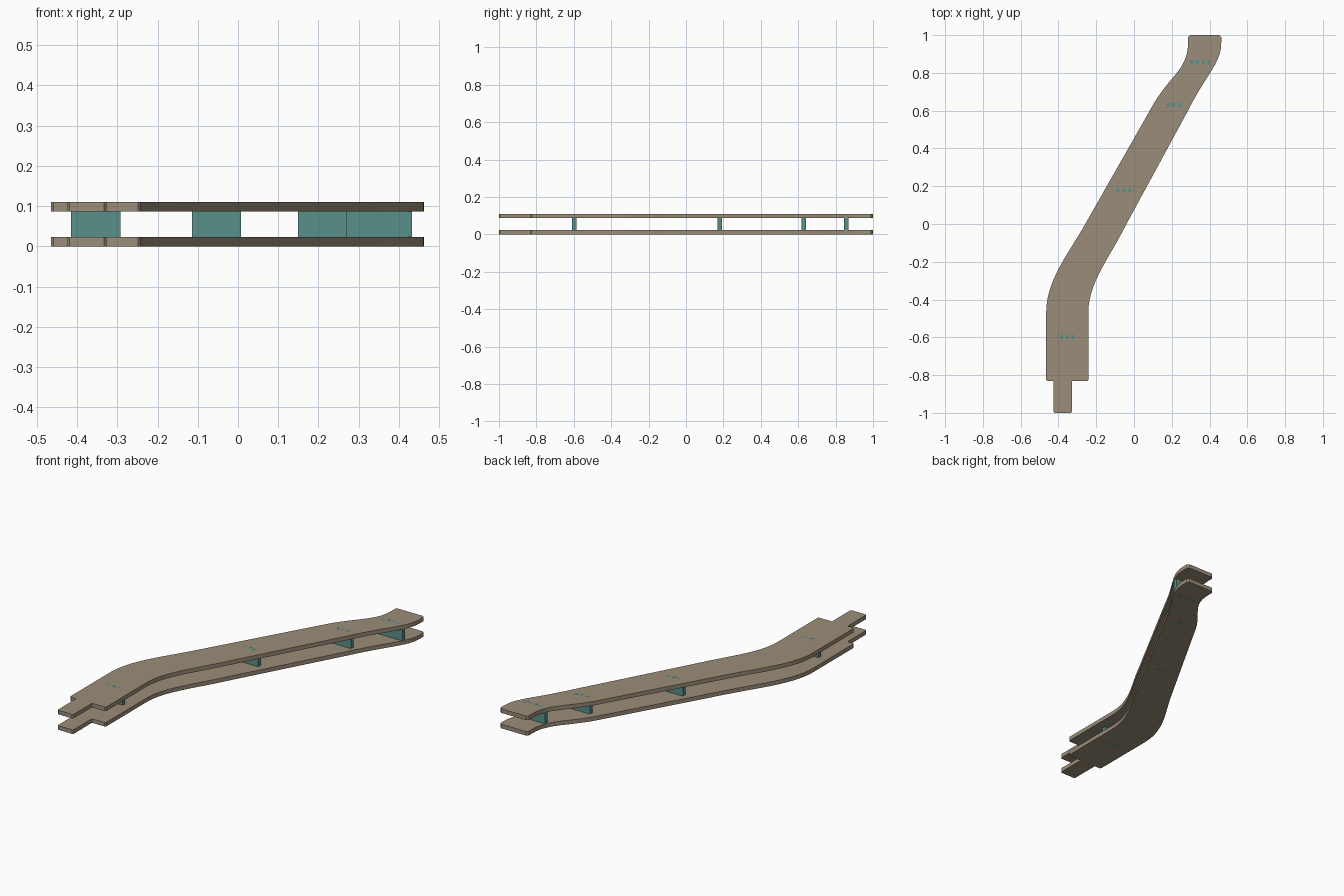
import bpy, bmesh
from mathutils import Vector
from mathutils.geometry import interpolate_bezier

if "Cube" in bpy.data.objects:
    bpy.data.objects.remove(bpy.data.objects["Cube"])

PLATE_T, TOTAL_H = 0.023, 0.110
PITCH, THICK = 0.0155, 0.023


def material(name, rgb):
    m = bpy.data.materials.new(name)
    m.diffuse_color = (*rgb, 1)
    m.use_nodes = True
    m.node_tree.nodes["Principled BSDF"].inputs["Base Color"].default_value = m.diffuse_color
    return m


tan = material("tan_board", (0.33, 0.27, 0.19))
teal = material("teal_board", (0.10, 0.28, 0.26))


def extrude_profile(name, pts, vec, mat):
    bm = bmesh.new()
    face = bm.faces.new([bm.verts.new(p) for p in pts])
    res = bmesh.ops.extrude_face_region(bm, geom=[face], use_keep_orig=True)
    bmesh.ops.translate(bm, vec=vec, verts=[g for g in res["geom"] if isinstance(g, bmesh.types.BMVert)])
    bmesh.ops.recalc_face_normals(bm, faces=bm.faces)
    me = bpy.data.meshes.new(name)
    bm.to_mesh(me)
    bm.free()
    me.materials.append(mat)
    ob = bpy.data.objects.new(name, me)
    bpy.context.collection.objects.link(ob)
    return ob


def bend(a, b, c, d, n=14):
    return [tuple(p) for p in interpolate_bezier(*[Vector((*q, 0)) for q in (a, b, c, d)], n)]


def line(*pts):
    return [(x, y, 0) for x, y in pts]


# Plate outline, counter-clockwise from the tenon end
outline = (
    line((-0.425, -0.994), (-0.419, -1.0), (-0.333, -1.0), (-0.327, -0.994),
         (-0.327, -0.832), (-0.248, -0.832), (-0.242, -0.826))
    + bend((-0.242, -0.47), (-0.242, -0.31), (-0.135, -0.19), (-0.040, 0.0))
    + bend((0.275, 0.58), (0.385, 0.80), (0.462, 0.85), (0.462, 0.96))
    + line((0.462, 0.990), (0.452, 1.0), (0.296, 1.0), (0.286, 0.990))
    + bend((0.286, 0.96), (0.286, 0.82), (0.195, 0.79), (0.106, 0.64))
    + bend((-0.258, 0.0), (-0.355, -0.17), (-0.465, -0.30), (-0.465, -0.47))
    + line((-0.465, -0.826), (-0.459, -0.832), (-0.425, -0.832)))

# Lower and upper plates
for name, z in (("lower_plate", 0), ("upper_plate", TOTAL_H - PLATE_T)):
    ob = extrude_profile(name, [(x, y, z) for x, y, _ in outline], (0, 0, PLATE_T), tan)
    bpy.ops.object.select_all(action='DESELECT')
    ob.select_set(True)
    bpy.context.view_layer.objects.active = ob
    bpy.ops.object.shade_smooth_by_angle(angle=0.5)


# Spacers with finger tabs that pass through both plates
def spacer(name, x0, x1, y, tabs):
    cx = (x0 + x1) / 2
    left = cx - (2 * tabs - 1) * PITCH / 2
    lo, hi = PLATE_T, TOTAL_H - PLATE_T
    out = 0.0003  # tab ends sit a hair proud of the plates
    bottom, top = [(x0, lo)], [(x0, hi)]
    for i in range(tabs):
        a = left + 2 * i * PITCH
        b = a + PITCH
        bottom += [(a, lo), (a, -out), (b, -out), (b, lo)]
        top += [(a, hi), (a, TOTAL_H + out), (b, TOTAL_H + out), (b, hi)]
    prof = bottom + [(x1, lo), (x1, hi)] + top[:0:-1] + [top[0]]
    extrude_profile(name, [(x, y - THICK / 2, z) for x, z in prof], (0, THICK, 0), teal)


spacer("spacer_near_tenon", -0.415, -0.292, -0.598, 3)
spacer("spacer_middle", -0.114, 0.008, 0.180, 3)
spacer("spacer_upper", 0.149, 0.271, 0.630, 3)
spacer("spacer_end", 0.270, 0.432, 0.857, 4)
